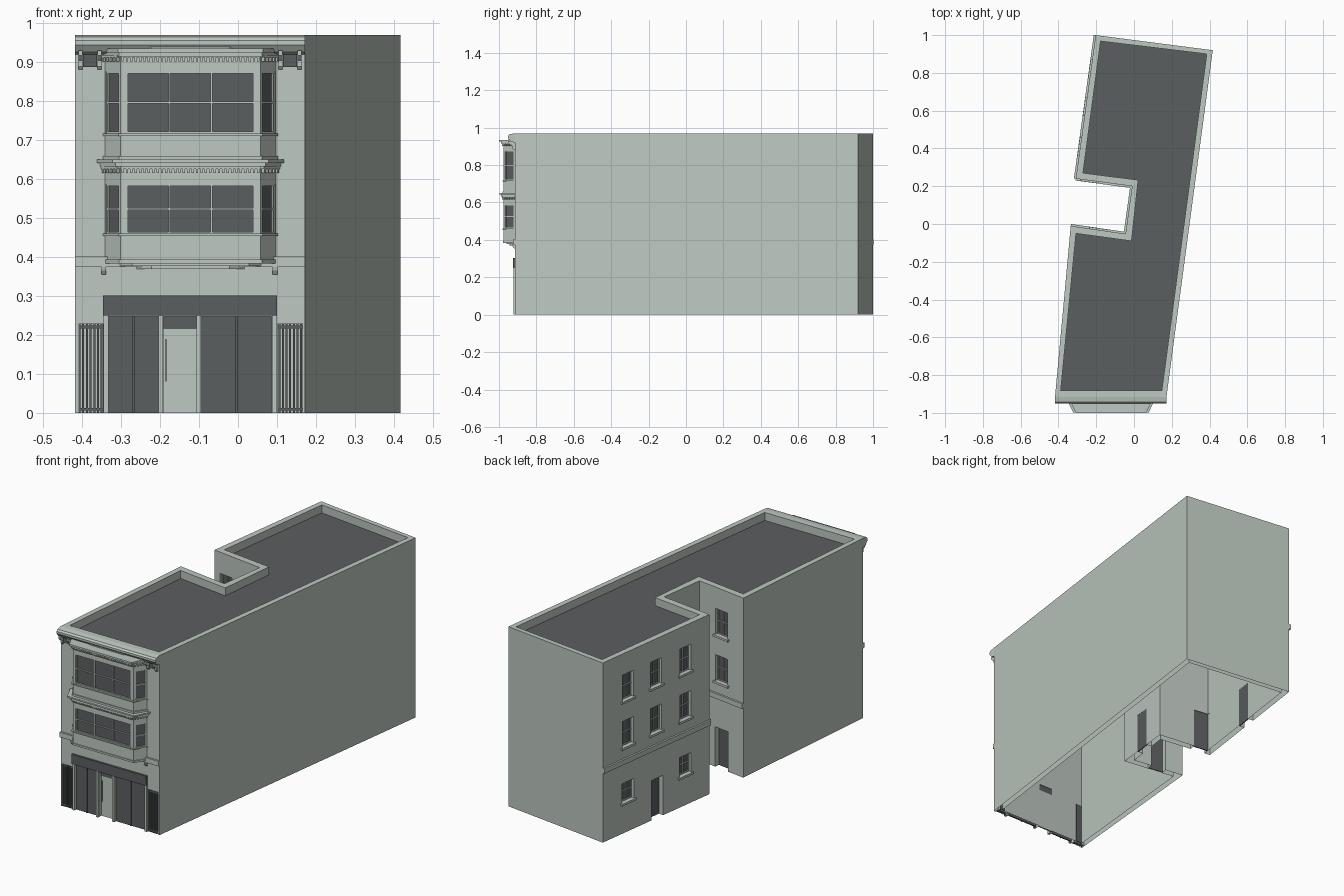
import bpy, bmesh
from mathutils import Vector

if "Cube" in bpy.data.objects:
    bpy.data.objects.remove(bpy.data.objects["Cube"])


def material(name, rgb):
    m = bpy.data.materials.new(name)
    m.use_nodes = True
    m.diffuse_color = (*rgb, 1)
    node = next(n for n in m.node_tree.nodes if n.type == 'BSDF_PRINCIPLED')
    node.inputs["Base Color"].default_value = (*rgb, 1)
    return m


LIGHT = material("pale grey green", (0.515, 0.58, 0.535))
DARK = material("slate grey", (0.105, 0.112, 0.118))
parts = {}


def part(name, mat=LIGHT):
    return parts.setdefault(name, (bmesh.new(), mat))[0]


def prism(bm, base, offset):
    """Closed solid from a planar outline swept along an offset."""
    a = [bm.verts.new(p) for p in base]
    b = [bm.verts.new(Vector(p) + Vector(offset)) for p in base]
    bm.faces.new(a[::-1])
    bm.faces.new(b)
    for i in range(len(a)):
        j = (i + 1) % len(a)
        bm.faces.new((a[i], a[j], b[j], b[i]))


class Facade:
    """Wall plane: u runs along it, d points outwards."""
    def __init__(self, p, q):
        self.p = Vector((*p, 0))
        along = Vector((*q, 0)) - self.p
        self.length = along.length
        self.u = along.normalized()
        self.n = Vector((self.u.y, -self.u.x, 0))

    def at(self, u, d, z):
        return self.p + self.u * u + self.n * d + Vector((0, 0, z))

    def profile(self, bm, u0, u1, pts):
        prism(bm, [self.at(u0, d, z) for d, z in pts], self.u * (u1 - u0))

    def box(self, bm, u0, u1, z0, z1, d0, d1):
        self.profile(bm, u0, u1, [(d0, z0), (d1, z0), (d1, z1), (d0, z1)])


# Footprint, counterclockwise from the front corner
outer = [(-.418, -.915), (.172, -.915), (.417, .92), (-.203, 1),
         (-.308, .24), (-.01, .20), (-.045, -.052), (-.335, -.01)]
inner = [(-.388, -.882), (.147, -.882), (.385, .90), (-.177, .968),
         (-.27, .27), (.022, .233), (-.013, -.09), (-.307, -.05)]
TOP, ROOF = .97, .927

# Walls with parapet
bm = part("walls")
rings = [[bm.verts.new((x, y, z)) for x, y in pts]
         for pts, z in ((outer, 0), (outer, TOP), (inner, TOP), (inner, 0))]
for k in range(4):
    r, s = rings[k], rings[(k + 1) % 4]
    for i in range(8):
        j = (i + 1) % 8
        bm.faces.new((r[i], r[j], s[j], s[i]))
prism(part("roof", DARK), [(x, y, ROOF - .01) for x, y in inner], (0, 0, .01))

front = Facade(outer[0], outer[1])
wing, court_back, court_side, court_front = [
    Facade(outer[i], outer[i + 1]) for i in range(3, 7)]


def glazing(f, u0, u1, z0, z1, d, cols=1, rows=1, bar=.005):
    """Dark pane with light frame and glazing bars."""
    f.box(part("window_glass", DARK), u0, u1, z0, z1, d - .004, d)
    frame = part("window_frames")
    for i in range(cols + 1):
        c = u0 + bar / 2 + (u1 - u0 - bar) * i / cols
        f.box(frame, c - bar / 2, c + bar / 2, z0, z1, d - .003, d + .005)
    for i in range(rows + 1):
        c = z0 + bar / 2 + (z1 - z0 - bar) * i / rows
        f.box(frame, u0, u1, c - bar / 2, c + bar / 2, d - .003, d + .006)


def sash_window(f, u, z0, z1, w=.08):
    f.box(part("wall_cutter"), u - w / 2, u + w / 2, z0, z1, -.023, .02)
    glazing(f, u - w / 2, u + w / 2, z0, z1, -.02, 2, 2, .004)
    f.box(part("window_sills"), u - w / 2 - .01, u + w / 2 + .01,
          z0 - .012, z0, -.01, .009)


def back_door(f, u, w=.085, h=.215):
    f.box(part("wall_cutter"), u - w / 2, u + w / 2, -.02, h, -.06, .02)
    f.box(part("back_doors", DARK), u - w / 2, u + w / 2, 0, h, -.032, -.027)


# Rear wing and courtyard openings
UPPER, LOWER = (.715, .855), (.465, .605)
for t in (.236, .5, .774):
    for z0, z1 in (UPPER, LOWER):
        sash_window(wing, t * wing.length, z0, z1)
    if t != .5:
        sash_window(wing, t * wing.length, .165, .27, .085)
back_door(wing, .51 * wing.length)
for f, t in ((court_back, .25), (court_front, .5)):
    for z0, z1 in (UPPER, LOWER):
        sash_window(f, t * f.length, z0, z1)
    back_door(f, t * f.length)
back_door(court_side, .5 * court_side.length)

# String courses
for f in (front, wing, court_back, court_side, court_front):
    f.box(part("string_course"), 0, f.length, .375, .402, -.005, .01)

# Front cornice with paired scroll brackets
front.profile(part("front_cornice"), 0, front.length,
              [(0, TOP), (.028, .965), (.036, .956), (.036, .945),
               (.022, .926), (0, .92)])
for c in (.038, .5515):
    for s in (-1, 1):
        u = c + s * .024
        front.profile(part("cornice_brackets"), u - .005, u + .005,
                      [(-.005, .93), (.034, .93), (.034, .918), (.024, .908),
                       (.014, .905), (.014, .89), (.008, .882), (-.005, .882)])
    front.box(part("frieze_panels", DARK), c - .018, c + .018, .888, .92, 0, .004)

# Two-storey bay
CX = -.122


def bay_plan(z, ex=0, ey=0):
    return [(CX - .222 - ex, -.912, z), (CX - .18 - ex, -.975 - ey, z),
            (CX + .18 + ex, -.975 - ey, z), (CX + .222 + ex, -.912, z)]


def bay_tier(name, z0, z1, ex=0, ey=0):
    prism(part(name), bay_plan(z0, ex, ey), (0, 0, z1 - z0))


bay_tier("bay_body", .388, .925)
for z0, z1, ex, ey in ((.632, .642, .012, .014), (.642, .65, .02, .022),
                       (.65, .66, .004, .005), (.915, .925, .003, .014),
                       (.925, .935, .006, .025), (.384, .394, .004, .004)):
    bay_tier("bay_cornices", z0, z1, ex, ey)
for z in (.714, .457):
    bay_tier("bay_sills", z - .003, z + .003, .005, .007)
bay_tier("bay_soffit", .377, .386, -.03, -.015)
bay_tier("bay_soffit", .37, .378, -.08, -.03)
prism(part("bay_roof"), [(CX - .1, -.95, .934), (CX + .1, -.95, .934),
                         (CX + .15, -.912, .934), (CX - .15, -.912, .934)],
      (0, 0, .005))

corners = [p[:2] for p in bay_plan(0)]
for i in range(3):
    f = Facade(corners[i], corners[i + 1])
    m = .014 if i == 1 else .009
    for z0, z1 in ((.718, .877), (.46, .588)):
        f.box(part("bay_cutter"), m, f.length - m, z0, z1, -.012, .02)
        glazing(f, m, f.length - m, z0, z1, -.008, 3 if i == 1 else 1, 2)
    # Dentils under both cornices
    count = 32 if i == 1 else 5
    for z in (.616, .902):
        for k in range(count):
            u = (k + .5) * f.length / count
            f.box(part("bay_dentils"), u - .003, u + .003, z, z + .01, -.002, .009)
        f.box(part("dentil_bands"), 0, f.length, z + .01, z + .017, -.002, .01)

# Small consoles below the string course
for u in (.073, .513):
    front.profile(part("consoles"), u - .006, u + .006,
                  [(-.005, .375), (.014, .375), (.012, .365),
                   (.005, .355), (-.005, .355)])

# Shopfront
front.box(part("shop_fascia", DARK), .071, .518, .25, .302, -.005, .011)
for u0, u1 in ((.086, .214), (.323, .504)):
    front.box(part("wall_cutter"), u0, u1, -.02, .248, -.014, .02)
    front.box(part("shop_windows", DARK), u0, u1, 0, .248, -.018, -.01)
    mid = (u0 + u1) / 2
    front.box(part("shop_window_bars", DARK), mid - .003, mid + .003,
              0, .248, -.011, -.005)
for u in (.079, .22, .317, .511):
    front.box(part("shop_pilasters"), u - .006, u + .006, 0, .25, -.005, .006)
front.box(part("wall_cutter"), .227, .311, -.02, .248, -.06, .02)
front.box(part("shop_door"), .227, .311, 0, .216, -.03, -.022)
front.box(part("door_transom", DARK), .227, .311, .216, .248, -.03, -.02)
front.box(part("door_handle", DARK), .232, .235, .08, .19, -.022, -.016)

# Barred side gates
for u0, u1 in ((.008, .071), (.521, .583)):
    front.box(part("wall_cutter"), u0, u1, -.02, .23, -.025, .02)
    gate = part("gates", DARK)
    for z in (.006, .217):
        front.box(gate, u0, u1, z, z + .007, -.014, -.004)
    for k in range(7):
        u = u0 + .003 + (u1 - u0 - .006) * k / 6
        front.box(gate, u - .0025, u + .0025, 0, .23, -.015, -.003)
    front.box(part("gate_backs", DARK), u0 + .025, u1 - .003, 0, .22, -.037, -.034)

# Turn the parts into objects
objects = {}
for name, (bm, mat) in parts.items():
    bmesh.ops.recalc_face_normals(bm, faces=bm.faces)
    mesh = bpy.data.meshes.new(name)
    bm.to_mesh(mesh)
    bm.free()
    mesh.materials.append(mat)
    ob = objects[name] = bpy.data.objects.new(name, mesh)
    bpy.context.scene.collection.objects.link(ob)

# Cut the openings, then drop the cutters
for target, cutter in (("walls", "wall_cutter"), ("bay_body", "bay_cutter")):
    ob, tool = objects[target], objects[cutter]
    tool.hide_render = True
    mod = ob.modifiers.new("openings", 'BOOLEAN')
    mod.operation, mod.solver, mod.object = 'DIFFERENCE', 'EXACT', tool
    bpy.context.view_layer.update()
    cut = bpy.data.meshes.new_from_object(
        ob.evaluated_get(bpy.context.evaluated_depsgraph_get()))
    ob.modifiers.clear()
    ob.data = cut
    bpy.data.objects.remove(tool)

# Leave the wall shell open underneath
shell = objects["walls"].data
bm = bmesh.new()
bm.from_mesh(shell)
base = [f for f in bm.faces if max(v.co.z for v in f.verts) < .001]
bmesh.ops.delete(bm, geom=base, context='FACES')
bm.to_mesh(shell)
bm.free()
